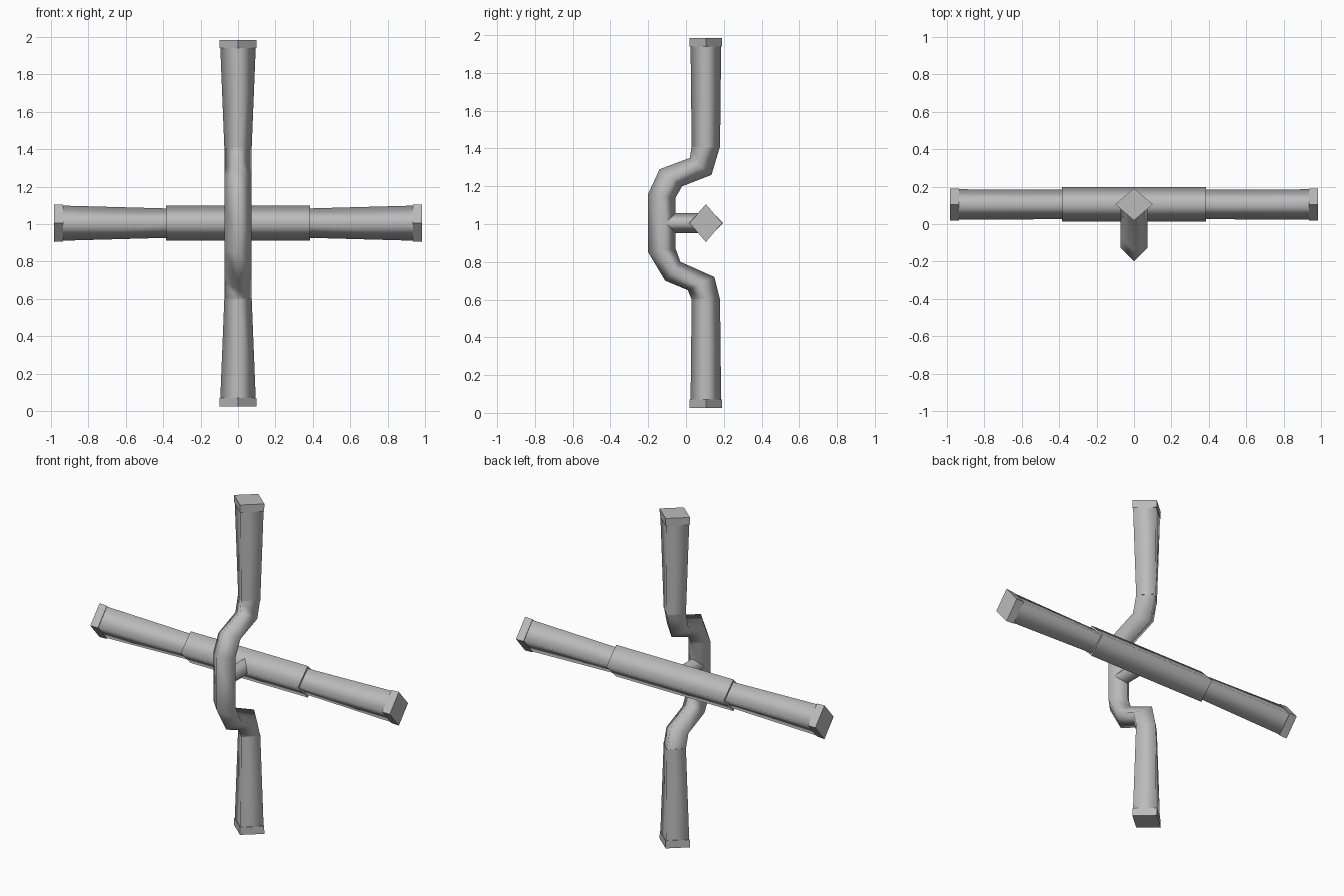
import bpy, bmesh
from mathutils import Vector

cube = bpy.data.objects.get("Cube")
if cube:
    bpy.data.objects.remove(cube, do_unlink=True)

grey = bpy.data.materials.new("plain_grey")
grey.use_nodes = True
colour = (0.5, 0.5, 0.5, 1)
grey.diffuse_color = colour
grey.node_tree.nodes["Principled BSDF"].inputs["Base Color"].default_value = colour

CY, CZ = 0.105, 1.005  # axis depth and height of the crossing


def loft(name, rings, smooth=True):
    """Skin four-point rings into a closed tube with flat ends."""
    bm = bmesh.new()
    loops = [[bm.verts.new(p) for p in ring] for ring in rings]
    for a, b in zip(loops, loops[1:]):
        for i in range(4):
            j = (i + 1) % 4
            bm.faces.new((a[i], a[j], b[j], b[i])).smooth = smooth
    bm.faces.new(loops[0])
    bm.faces.new(loops[-1])
    bmesh.ops.recalc_face_normals(bm, faces=bm.faces[:])
    mesh = bpy.data.meshes.new(name)
    bm.to_mesh(mesh)
    bm.free()
    mesh.materials.append(grey)
    obj = bpy.data.objects.new(name, mesh)
    bpy.context.collection.objects.link(obj)
    return obj


def diamond(centre, u, v):
    c, u, v = Vector(centre), Vector(u), Vector(v)
    return [c + u, c + v, c - u, c - v]


def across(x, half_y, half_z):
    return diamond((x, CY, CZ), (0, half_y, 0), (0, 0, half_z))


def upright(offset, half_x, half_y):
    return diamond((0, CY, CZ + offset), (half_x, 0, 0), (0, half_y, 0))


# Flared arms and their square end caps
for side, end in ((1, "left"), (-1, "right")):
    loft(end + "_arm", [across(side * 0.36, 0.079, 0.078),
                        across(side * 0.95, 0.081, 0.094)])
    loft(end + "_cap", [across(side * 0.935, 0.086, 0.098),
                        across(side * 0.984, 0.086, 0.1)], False)
for side, end in ((1, "upper"), (-1, "lower")):
    loft(end + "_arm", [upright(side * 0.4, 0.073, 0.075),
                        upright(side * 0.945, 0.095, 0.081)])
    loft(end + "_cap", [upright(side * 0.935, 0.098, 0.086),
                        upright(side * 0.98, 0.1, 0.086)], False)

# Thicker sleeve in the middle of the horizontal bar
loft("middle_sleeve", [across(-0.385, 0.092, 0.094), across(0.385, 0.092, 0.094)])

# Bent middle of the upright: front point and back point of each section (y, z)
bend = [((0.03, 1.41), (0.18, 1.41)), ((0.02, 1.35), (0.135, 1.26)),
        ((-0.14, 1.29), (-0.02, 1.20)), ((-0.2, 1.16), (-0.055, 1.14)),
        ((-0.2, 0.85), (-0.055, 0.87)), ((-0.11, 0.70), (-0.03, 0.80)),
        ((0.01, 0.65), (0.15, 0.72)), ((0.03, 0.60), (0.18, 0.60))]
rings = []
for front, back in bend:
    f, b = Vector((0, *front)), Vector((0, *back))
    rings.append(diamond((f + b) / 2, (f - b) / 2, (0.072, 0, 0)))
loft("bent_middle", rings)

# Short connector between the bend and the horizontal bar
loft("connector", [diamond((0, y, CZ), (0.052, 0, 0), (0, 0, 0.052))
                   for y in (-0.12, CY)])
